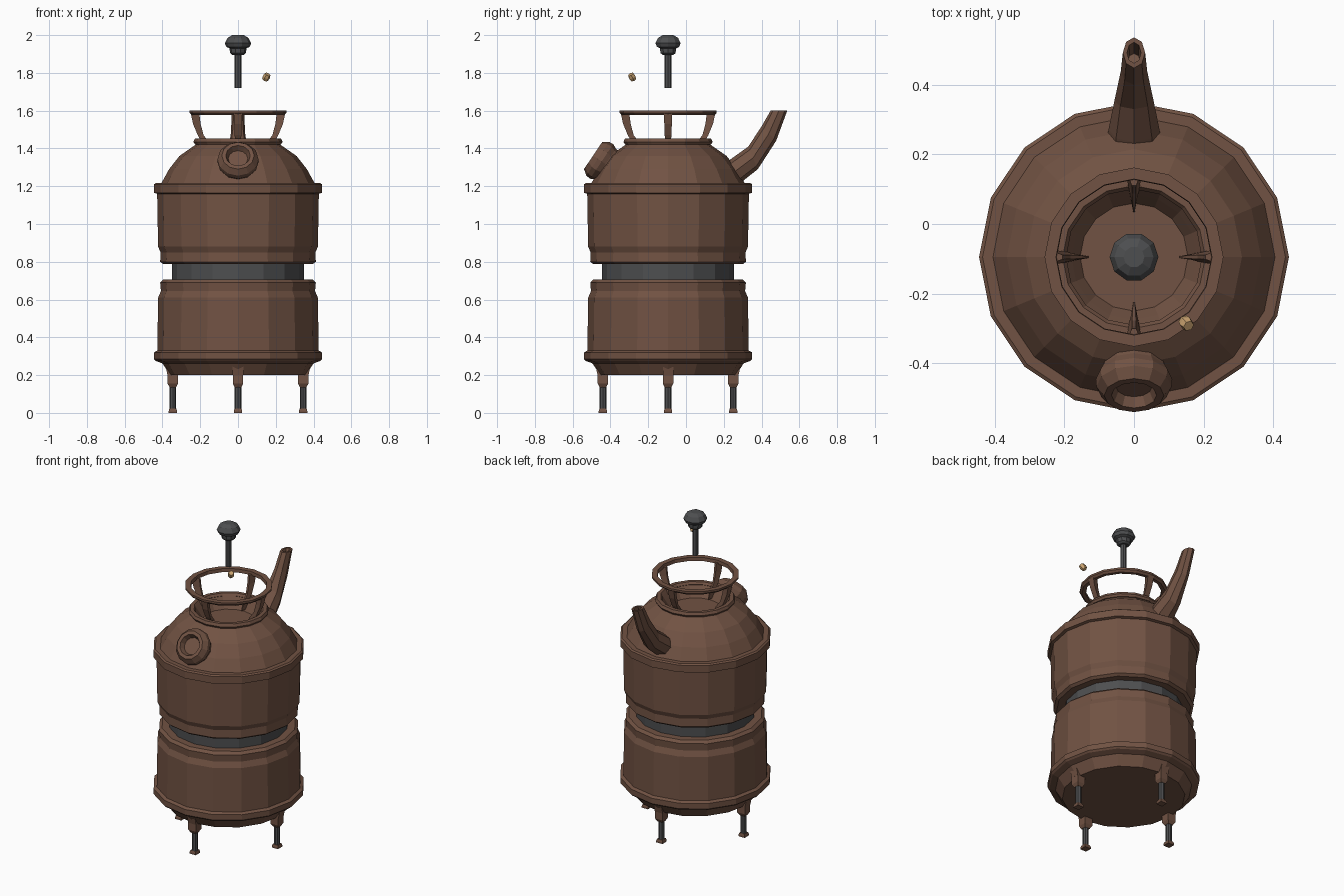
import bpy, bmesh, math
from mathutils import Vector, Matrix

if "Cube" in bpy.data.objects:
    bpy.data.objects.remove(bpy.data.objects["Cube"])

CY = -0.095  # y of the body axis


def material(name, rgb):
    m = bpy.data.materials.new(name)
    m.diffuse_color = (*rgb, 1)
    m.use_nodes = True
    m.node_tree.nodes["Principled BSDF"].inputs["Base Color"].default_value = m.diffuse_color
    return m


BROWN = material("rusty brown", (0.165, 0.085, 0.056))
GREY = material("dark grey", (0.075, 0.077, 0.08))
GOLD = material("pale brass", (0.58, 0.36, 0.16))


def loft(name, rings, mat, closed=False):
    """Skin equal-length rings of points; cap the ends or join last to first."""
    bm = bmesh.new()
    rows = [[bm.verts.new(p) for p in ring] for ring in rings]
    n = len(rows[0])
    pairs = list(zip(rows, rows[1:]))
    if closed:
        pairs.append((rows[-1], rows[0]))
    for a, b in pairs:
        for i in range(n):
            j = (i + 1) % n
            bm.faces.new((a[i], a[j], b[j], b[i]))
    if not closed:
        bm.faces.new(rows[0])
        bm.faces.new(rows[-1])
    bmesh.ops.recalc_face_normals(bm, faces=bm.faces)
    me = bpy.data.meshes.new(name)
    bm.to_mesh(me)
    bm.free()
    me.materials.append(mat)
    ob = bpy.data.objects.new(name, me)
    bpy.context.collection.objects.link(ob)
    return ob


def lathe(name, profile, mat, sides=16, mtx=Matrix.Translation((0, CY, 0)), closed=False, phase=0):
    """Spin (radius, height) points about local z."""
    rings = [[mtx @ Vector((r * math.cos(phase + math.tau * i / sides),
                            r * math.sin(phase + math.tau * i / sides), z))
              for i in range(sides)] for r, z in profile]
    return loft(name, rings, mat, closed)


# Tank: lower drum, dark waist, upper drum with dome and open neck
lathe("lower_drum", [(0.36, 0.20), (0.40, 0.262), (0.435, 0.275), (0.445, 0.285),
                     (0.445, 0.32), (0.427, 0.33), (0.423, 0.61), (0.408, 0.645),
                     (0.412, 0.69), (0.395, 0.706), (0.34, 0.706)], BROWN)
lathe("waist_band", [(0.35, 0.69), (0.35, 0.80)], GREY)
lathe("upper_drum", [(0.34, 0.787), (0.395, 0.787), (0.412, 0.80), (0.41, 0.85),
                     (0.423, 0.88), (0.428, 1.16), (0.445, 1.165), (0.445, 1.21),
                     (0.435, 1.217), (0.405, 1.217), (0.365, 1.29), (0.31, 1.36),
                     (0.21, 1.43), (0.20, 1.44), (0.18, 1.41), (0.155, 1.37)], BROWN)
lathe("neck_ring", [(0.205, 1.425), (0.228, 1.422), (0.236, 1.435), (0.228, 1.452),
                    (0.205, 1.452), (0.195, 1.438)], BROWN, closed=True)

# Carry ring with four curved struts
lathe("top_ring", [(0.222, 1.578), (0.245, 1.576), (0.257, 1.588), (0.257, 1.60),
                   (0.224, 1.60)], BROWN, closed=True)
for k in range(4):
    turn = Matrix.Translation((0, CY, 0)) @ Matrix.Rotation(k * math.pi / 2, 4, 'Z')
    # sections: outer radius, inner radius, height, half width
    secs = [(0.25, 0.205, 1.585, 0.022), (0.238, 0.198, 1.53, 0.02),
            (0.213, 0.182, 1.47, 0.018), (0.19, 0.15, 1.43, 0.014), (0.165, 0.13, 1.38, 0.008)]
    loft(f"ring_strut_{k + 1}",
         [[turn @ Vector(p) for p in ((a, -w, z), (a, w, z), (b, w * 0.3, z), (b, -w * 0.3, z))]
          for a, b, z, w in secs], BROWN)

    # Leg: tapered bracket, rod and foot
    leg = turn @ Matrix.Translation((0.345, 0, 0))
    q = math.pi / 4
    lathe(f"leg_bracket_{k + 1}", [(0.024, 0.135), (0.039, 0.155), (0.039, 0.275)],
          BROWN, 4, leg, phase=q)
    loft(f"leg_gusset_{k + 1}",
         [[leg @ Vector(p) for p in ((-0.028, y, 0.20), (0.028, y, 0.20),
                                     (0.045, y, 0.275), (-0.028, y, 0.275))]
          for y in (-0.028, 0.028)], BROWN)
    lathe(f"leg_rod_{k + 1}", [(0.018, 0.012), (0.018, 0.14)], GREY, 8, leg)
    lathe(f"leg_foot_{k + 1}", [(0.031, 0), (0.031, 0.01), (0.026, 0.022)], BROWN, 4, leg, phase=q)

# Spout: upper and lower outline points (y, z) with half width, hollow at the tip
spout = [((0.20, 1.315), (0.27, 1.20), 0.078), ((0.235, 1.342), (0.31, 1.235), 0.073),
         ((0.33, 1.41), (0.38, 1.29), 0.056), ((0.40, 1.517), (0.477, 1.44), 0.038),
         ((0.448, 1.60), (0.536, 1.60), 0.032), ((0.462, 1.60), (0.522, 1.60), 0.02),
         ((0.445, 1.545), (0.49, 1.53), 0.018)]
rings = []
for u, l, w in spout:
    c = (Vector((0, *u)) + Vector((0, *l))) / 2
    d = Vector((0, *u)) - c
    rings.append([c + d * math.cos(math.tau * i / 8) + Vector((w * math.sin(math.tau * i / 8), 0, 0))
                  for i in range(8)])
loft("spout", rings, BROWN)

# Front port, tilted outward on the dome
axis = Vector((0, -0.83, 0.56)).normalized()
port = Matrix.Translation((0, -0.492, 1.362)) @ axis.to_track_quat('Z', 'Y').to_matrix().to_4x4()
lathe("front_port", [(0.085, -0.14), (0.098, -0.08), (0.11, -0.055), (0.108, -0.03), (0.086, 0),
                     (0.065, 0), (0.052, -0.03)], BROWN, 12, port)

# Floating plunger and small brass nugget
lathe("plunger_rod", [(0.018, 1.72), (0.018, 1.91)], GREY, 8)
lathe("plunger_knob", [(0.03, 1.895), (0.042, 1.905), (0.045, 1.93), (0.062, 1.938),
                       (0.07, 1.957), (0.056, 1.985), (0.03, 2.0)], GREY, 10)
nug = Matrix.Translation((0.15, -0.285, 1.778)) @ Matrix.Rotation(0.5, 4, 'X') @ Matrix.Rotation(0.4, 4, 'Y')
lathe("brass_nugget", [(0.016, -0.018), (0.02, 0), (0.016, 0.018)], GOLD, 6, nug)
